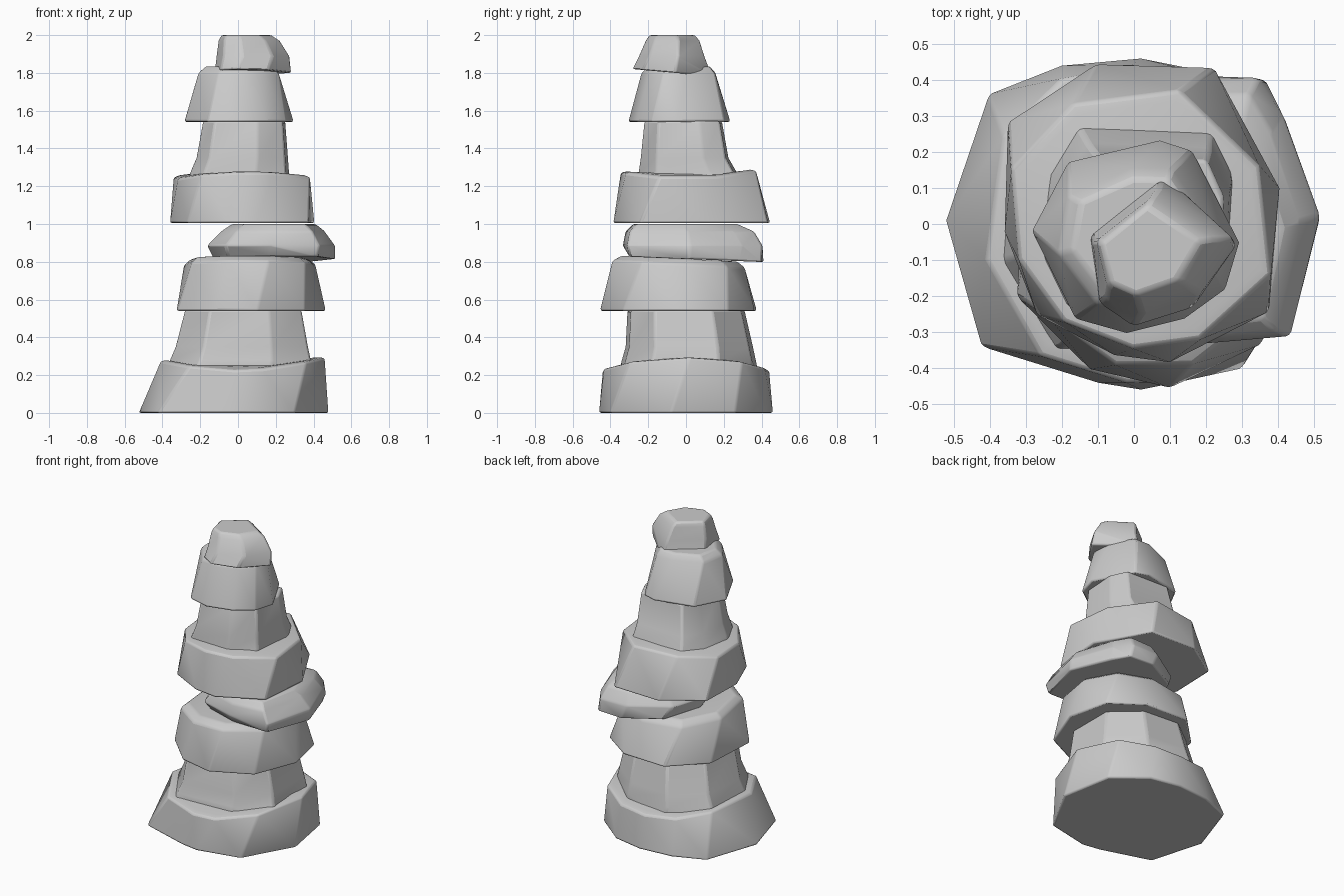
import bpy, bmesh, math

if "Cube" in bpy.data.objects:
    bpy.data.objects.remove(bpy.data.objects["Cube"])


def fit(points, box):
    """Stretch an outline into an x0, x1, y0, y1 box."""
    xs = [p[0] for p in points]
    ys = [p[1] for p in points]
    x0, x1, y0, y1 = box
    return [(x0 + (x - min(xs)) / (max(xs) - min(xs)) * (x1 - x0),
             y0 + (y - min(ys)) / (max(ys) - min(ys)) * (y1 - y0)) for x, y in points]


def slide(points, s):
    """Move each corner part of the way to the next, for slanted facets."""
    n = len(points)
    return [tuple(points[i][k] * (1 - s) + points[(i + 1) % n][k] * s for k in (0, 1))
            for i in range(n)]


def stone(name, outline, rings, bow=(0, 0), tilt=0, base_tilt=0, twist=0.3, bevel=0.011):
    """Loft the outline through (z, box) rings, twisting, bowing and tilting the top."""
    bm = bmesh.new()
    loops = []
    for k, (z, box) in enumerate(rings):
        up = min(k, 1)
        ring = fit(slide(outline, twist * up), box)
        loops.append([bm.verts.new((x, y, z + up * (bow[0] * x * x + bow[1] * y * y + tilt * y)
                                    + (1 - up) * base_tilt * y)) for x, y in ring])
    n = len(outline)
    for k, (a, b) in enumerate(zip(loops, loops[1:])):
        for i in range(n):
            j = (i + 1) % n
            if k == 0:
                bm.faces.new((a[i], a[j], b[i]))
                bm.faces.new((a[j], b[j], b[i]))
            else:
                bm.faces.new((a[i], a[j], b[j], b[i]))
    bm.faces.new(loops[0][::-1])
    bm.faces.new(loops[-1])
    bmesh.ops.recalc_face_normals(bm, faces=bm.faces)
    mesh = bpy.data.meshes.new(name)
    bm.to_mesh(mesh)
    bm.free()
    ob = bpy.data.objects.new(name, mesh)
    bpy.context.collection.objects.link(ob)
    mod = ob.modifiers.new("worn_edges", 'BEVEL')
    mod.width = bevel
    mod.segments = 2
    mod.limit_method = 'ANGLE'
    mod.angle_limit = math.radians(25)
    bpy.ops.object.select_all(action='DESELECT')
    ob.select_set(True)
    bpy.context.view_layer.objects.active = ob
    bpy.ops.object.shade_smooth_by_angle(angle=math.radians(35))


# Wide base stone
stone("base_stone",
      [(-.52, .01), (-.42, -.34), (-.1, -.44), (.02, -.46), (.3, -.40), (.48, -.08),
       (.42, .26), (.22, .42), (.02, .46), (-.2, .44), (-.40, .36)],
      [(0, (-.525, .48, -.46, .46)), (.205, (-.41, .46, -.44, .44)),
       (.22, (-.38, .43, -.40, .40))], bow=(.4, .1))

# Flared stone sitting in the base
stone("lower_flared_stone",
      [(-.37, -.08), (-.24, -.35), (.15, -.34), (.37, -.22), (.39, .15),
       (.2, .34), (-.1, .38), (-.33, .24)],
      [(.18, (-.38, .40, -.36, .39)), (.28, (-.36, .385, -.34, .37)),
       (.35, (-.33, .37, -.32, .355)), (.545, (-.28, .335, -.31, .31))], twist=.1)

# Lower slab
stone("lower_slab",
      [(-.32, -.2), (-.12, -.40), (.1, -.45), (.35, -.33), (.46, -.05),
       (.4, .22), (.2, .36), (-.1, .37), (-.3, .17)],
      [(.54, (-.325, .465, -.455, .375)), (.785, (-.285, .41, -.39, .31)),
       (.815, (-.25, .37, -.34, .27))], tilt=-.05)

# Offset flat stone
stone("offset_flat_stone",
      [(-.16, .02), (-.08, -.24), (.15, -.32), (.42, -.33), (.52, 0),
       (.42, .28), (.36, .40), (.18, .41), (-.06, .28)],
      [(.815, (-.13, .515, -.30, .41)), (.885, (-.165, .515, -.335, .405)),
       (.96, (-.09, .46, -.32, .36)), (1.0, (-.03, .41, -.28, .27))],
      base_tilt=-.04, twist=.1)

# Upper slab
stone("upper_slab",
      [(-.35, -.02), (-.26, -.25), (-.05, -.36), (.1, -.38), (.37, -.24),
       (.40, .10), (.22, .43), (-.1, .44), (-.34, .28)],
      [(1.005, (-.36, .405, -.385, .445)), (1.225, (-.34, .38, -.345, .37)),
       (1.24, (-.31, .35, -.31, .34))], bow=(.1, .4))

# Flared stone sitting on the upper slab
stone("upper_flared_stone",
      [(-.25, -.05), (-.2, -.22), (.08, -.25), (.25, -.18), (.27, .1),
       (.25, .24), (-.14, .27), (-.22, .15)],
      [(1.18, (-.275, .28, -.26, .285)), (1.28, (-.25, .27, -.25, .265)),
       (1.35, (-.22, .265, -.24, .225)), (1.545, (-.185, .25, -.22, .19))], twist=.1)

# Tapered stone
stone("tapered_stone",
      [(-.28, -.02), (-.16, -.26), (-.02, -.30), (.14, -.26), (.25, -.18),
       (.29, -.05), (.16, .20), (.07, .23), (-.18, .17)],
      [(1.54, (-.285, .295, -.305, .235)), (1.80, (-.21, .215, -.235, .155)),
       (1.835, (-.17, .185, -.20, .125))])

# Cap stone
stone("cap_stone",
      [(-.12, -.03), (-.09, -.22), (0, -.28), (.16, -.23), (.28, -.06), (.08, .13)],
      [(1.795, (-.125, .285, -.285, .14)), (1.89, (-.115, .275, -.25, .10)),
       (1.97, (-.105, .225, -.215, .075)), (2.0, (-.09, .18, -.195, .05))],
      base_tilt=-.09, twist=.1)
